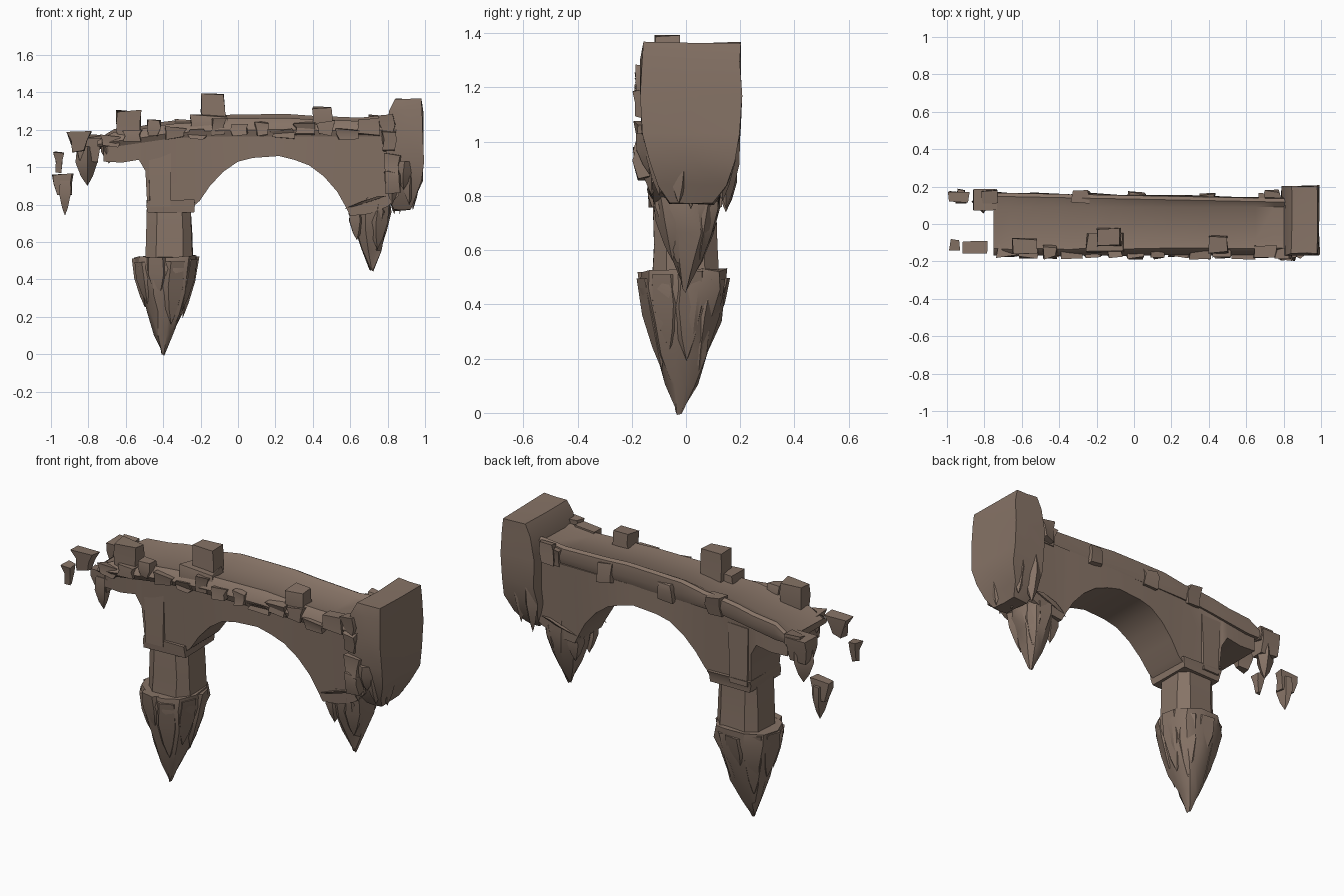
import bpy, bmesh, math, random
from mathutils import Vector

if "Cube" in bpy.data.objects:
    bpy.data.objects.remove(bpy.data.objects["Cube"])

random.seed(7)
stone = bpy.data.materials.new("weathered brown stone")
stone.diffuse_color = (0.24, 0.172, 0.133, 1)
stone.use_nodes = True
stone.node_tree.nodes["Principled BSDF"].inputs["Base Color"].default_value = stone.diffuse_color


def finish(name, bm):
    bmesh.ops.recalc_face_normals(bm, faces=bm.faces)
    me = bpy.data.meshes.new(name)
    bm.to_mesh(me)
    bm.free()
    me.materials.append(stone)
    ob = bpy.data.objects.new(name, me)
    bpy.context.collection.objects.link(ob)
    return ob


def loft(name, rings, jitter=0.0):
    """Skin equal-length rings of points and cap both ends."""
    bm = bmesh.new()
    j = lambda: random.uniform(-jitter, jitter)
    vs = [[bm.verts.new((x + j(), y + j(), z + j())) for x, y, z in r] for r in rings]
    n = len(rings[0])
    for a, b in zip(vs, vs[1:]):
        for i in range(n):
            k = (i + 1) % n
            bm.faces.new((a[i], a[k], b[k], b[i]))
    bm.faces.new(vs[0])
    bm.faces.new(vs[-1])
    bmesh.ops.triangulate(bm, faces=[f for f in bm.faces if len(f.verts) > 4])
    return finish(name, bm)


def oval(z, x0, x1, y0, y1, n=10, power=1.0):
    """Ring between bounds; power under 1 makes it boxier."""
    pts = []
    for i in range(n):
        a = 2 * math.pi * (i + 0.5) / n
        c, s = math.cos(a), math.sin(a)
        c = math.copysign(abs(c) ** power, c)
        s = math.copysign(abs(s) ** power, s)
        pts.append(((x0 + x1) / 2 + c * (x1 - x0) / 2, (y0 + y1) / 2 + s * (y1 - y0) / 2, z))
    return pts


def box_ring(z, x0, x1, y0, y1):
    xm, ym = (x0 + x1) / 2, (y0 + y1) / 2
    return [(x, y, z) for x, y in ((x0, y0), (xm, y0), (x1, y0), (x1, ym),
                                   (x1, y1), (xm, y1), (x0, y1), (x0, ym))]


def chunk(name, x0, x1, y0, y1, z0, z1, bottom=1.0, jitter=0.008):
    """Broken stone block, narrowed at the bottom by a factor."""
    xm, ym = (x0 + x1) / 2, (y0 + y1) / 2
    hx, hy = (x1 - x0) / 2, (y1 - y0) / 2
    rings = []
    for z, s in ((z0, bottom), (z0 + 0.55 * (z1 - z0), (1 + bottom) / 2), (z1, 1.0)):
        rings.append([(xm + a * hx * s, ym + b * hy * s, z)
                      for a, b in ((-1, -1), (1, -1), (1, 1), (-1, 1))])
    return loft(name, rings, jitter)


def shard(name, top, tip, width, thick):
    """Hanging splinter of rock, pointed at the tip."""
    bm = bmesh.new()
    top, tip = Vector(top), Vector(tip)
    ang = math.atan2(top.y - tip.y, top.x - tip.x)
    side, out = Vector((-math.sin(ang), math.cos(ang), 0)), Vector((math.cos(ang), math.sin(ang), 0))
    pts = [tip]
    for t, w in ((0.0, 0.9), (0.4, 1.0), (0.75, 0.55)):
        c = top.lerp(tip, t)
        for s, o in ((-1, -.5), (1, -.5), (.6, .5), (-.7, .4)):
            pts.append(c + side * s * w * width / 2 + out * o * w * thick)
    for p in pts:
        bm.verts.new(p)
    bmesh.ops.convex_hull(bm, input=bm.verts)
    loose = [v for v in bm.verts if not v.link_faces]
    bmesh.ops.delete(bm, geom=loose, context='VERTS')
    return finish(name, bm)


# Arch wall: underside profile (x, z) swept between front and back faces
under = [(-.72, 1.03), (-.62, 1.025), (-.53, 1.04), (-.495, .98), (-.485, .79), (-.24, .79),
         (-.205, .82), (-.15, .90), (-.08, .975), (0, 1.03), (.08, 1.05), (.22, 1.06),
         (.30, 1.04), (.38, 1.01), (.46, .95), (.53, .87), (.575, .79), (.60, .74),
         (.70, .75), (.80, .79), (.86, .85)]
rings = []
for x, z in under:
    top = 1.17 if x > -.35 else 1.17 - (-.35 - x) * .16
    low = .118 + .025 * (z - .75) / .3
    rings.append([(x, -.148, top), (x, -low, z), (x, low, z), (x, .14, top)])
loft("arch_wall", rings)

# Deck: curved slab with worn curbs on both long sides
rings = []
stations = [(-.75, 1.11, 1.15), (-.66, 1.11, 1.205), (-.52, 1.13, 1.22), (-.42, 1.145, 1.24),
            (-.34, 1.155, 1.25), (-.22, 1.162, 1.255), (-.08, 1.165, 1.28), (.1, 1.165, 1.283),
            (.26, 1.165, 1.285), (.4, 1.165, 1.275), (.53, 1.165, 1.27), (.65, 1.165, 1.265),
            (.75, 1.165, 1.275), (.85, 1.165, 1.28)]
for x, lo, hi in stations:
    b = .158 - .02 * x
    h = hi - lo
    d = random.uniform(-.006, .006)
    rings.append([(x, -.155, lo), (x, -.168 + d, lo + .3 * h), (x, -.155, lo + .6 * h),
                  (x, -.13 + d, lo + .82 * h), (x, -.085, lo + .75 * h), (x, .09, lo + .8 * h),
                  (x, b - .025, hi), (x, b - .006, hi - .01), (x, b + d, lo + .4 * h), (x, b - .015, lo)])
loft("deck", rings)

# Raised stones left standing on the front edge
chunk("front_merlon_left", -.65, -.52, -.155, -.08, 1.17, 1.30, .9)
chunk("front_merlon_middle", -.195, -.075, -.115, -.025, 1.21, 1.39, 1.1, .004)
chunk("merlon_footing", -.25, -.06, -.15, -.05, 1.17, 1.275, 1.1)
chunk("front_merlon_right", .40, .50, -.15, -.07, 1.2, 1.32, 1.1)

# Cracked stones along both edges
for i in range(13):
    x = -.68 + i * .115
    w = random.uniform(.03, .06)
    z = 1.15 + random.uniform(0, .03) - max(0, -.4 - x) * .15
    chunk("front_edge_stone", x - w, x + w, -.185 + random.uniform(0, .012), -.12,
          z, z + random.uniform(.04, .085), .9, .011)
for x in (-.77, -.28, .02, .39, .72):
    chunk("back_edge_stone", x - .05, x + .04, .11, .167 - .012 * x, 1.15 if x > -.5 else 1.1,
          1.25 if x > -.5 else 1.165, .9, .012)

# Left pier with collar and pilasters
loft("left_pier", [oval(z, *b, n=8, power=.6) for z, b in (
    (.45, (-.50, -.235, -.13, .13)), (.62, (-.495, -.24, -.125, .12)),
    (.77, (-.49, -.245, -.125, .12)), (.83, (-.485, -.25, -.12, .12)))], .004)
chunk("pier_collar", -.492, -.23, -.137, .135, .765, .82, .95, .008)
for s in (-1, 1):
    ya, yb = sorted((s * .10, s * .142))
    chunk("pier_pilaster", -.48, -.355, ya, yb, .79, 1.12, .85, .003)

# Rock mass under the left pier
loft("left_pier_rock", [oval(z, *b, n=11, power=.85) for z, b in (
    (.525, (-.55, -.22, -.165, .155)), (.46, (-.55, -.215, -.165, .15)),
    (.33, (-.515, -.25, -.135, .125)), (.22, (-.485, -.29, -.11, .09)),
    (.10, (-.445, -.345, -.07, .04)), (.0, (-.403, -.392, -.032, -.02)))], .009)
for i in range(9):
    a = 2 * math.pi * i / 9 + .2
    c, s = math.cos(a), math.sin(a)
    lo = random.uniform(.15, .32)
    k = .35 + lo * 1.4
    shard("left_rock_splinter", (-.385 + .155 * c, -.01 + .15 * s, random.uniform(.49, .53)),
          (-.39 + .155 * c * k, -.015 + .14 * s * k, lo), .13, .045)

# Rock under the right springing of the arch
loft("right_pier_rock", [oval(z, *b, n=9, power=.85) for z, b in (
    (.84, (.60, .81, -.125, .125)), (.76, (.59, .82, -.12, .125)), (.66, (.62, .80, -.085, .105)),
    (.56, (.66, .765, -.05, .06)), (.45, (.705, .717, -.01, .005)))], .009)
for s in (-1, 1):
    shard("right_rock_splinter", (.63, .08 * s, .78), (.635, .06 * s, .61), .09, .05)
    shard("right_rock_splinter", (.77, .09 * s, .80), (.745, .05 * s, .56), .11, .05)
    # sloping broken ledge on each wall face
    shard("wall_ledge", (.77, .115 * s, .845), (.565, .11 * s, .775), .06, .05)

# End block, flat on its outer face and broken below
loft("end_block", [box_ring(z, *b) for z, b in (
    (1.365, (.845, .98, -.16, .20)), (1.30, (.81, .986, -.165, .203)),
    (1.17, (.79, .988, -.165, .203)), (1.03, (.79, .99, -.165, .20)),
    (.93, (.79, .985, -.135, .18)), (.84, (.80, .95, -.10, .15)),
    (.77, (.83, .92, -.06, .10)))], .005)
for y0, x, lo in ((-.14, .84, .80), (-.11, .93, .80), (-.03, .95, .77), (.07, .95, .82),
                  (.15, .93, .78), (.165, .85, .75), (-.15, .90, .88), (.02, .88, .75)):
    shard("end_block_splinter", (x, y0, 1.03), (x - .015, y0 * .9, lo), .10, .05)
for x, y0, z in ((.83, -.17, 1.02), (.81, -.165, 1.14), (.8, -.16, 1.23), (.74, .15, 1.22), (.83, -.17, .92)):
    chunk("end_block_rubble", x - .04, x + .04, y0 - .02, y0 + .03, z - .05, z + .05, .8, .014)

# Broken left end: hanging corner and floating fragments
chunk("back_corner", -.86, -.73, .08, .178, 1.03, 1.155, .8, .01)
shard("back_corner_splinter", (-.80, .125, 1.11), (-.805, .12, .90), .09, .10)
shard("front_corner_splinter", (-.70, -.12, 1.13), (-.69, -.11, 1.02), .07, .07)
chunk("floating_stone_front", -.91, -.79, -.16, -.09, 1.085, 1.187, .55, .008)
chunk("floating_stone_small", -.985, -.93, -.14, -.085, .975, 1.08, .5, .006)
chunk("floating_stone_back", -.99, -.88, .12, .178, .85, .96, .75, .01)
shard("floating_back_splinter", (-.925, .15, .93), (-.925, .147, .74), .06, .08)

# Smooth shading that keeps hard breaks
bpy.ops.object.select_all(action='SELECT')
bpy.context.view_layer.objects.active = bpy.context.selectable_objects[0] if hasattr(
    bpy.context, "selectable_objects") else bpy.context.scene.objects[0]
bpy.ops.object.shade_smooth_by_angle(angle=math.radians(32))
